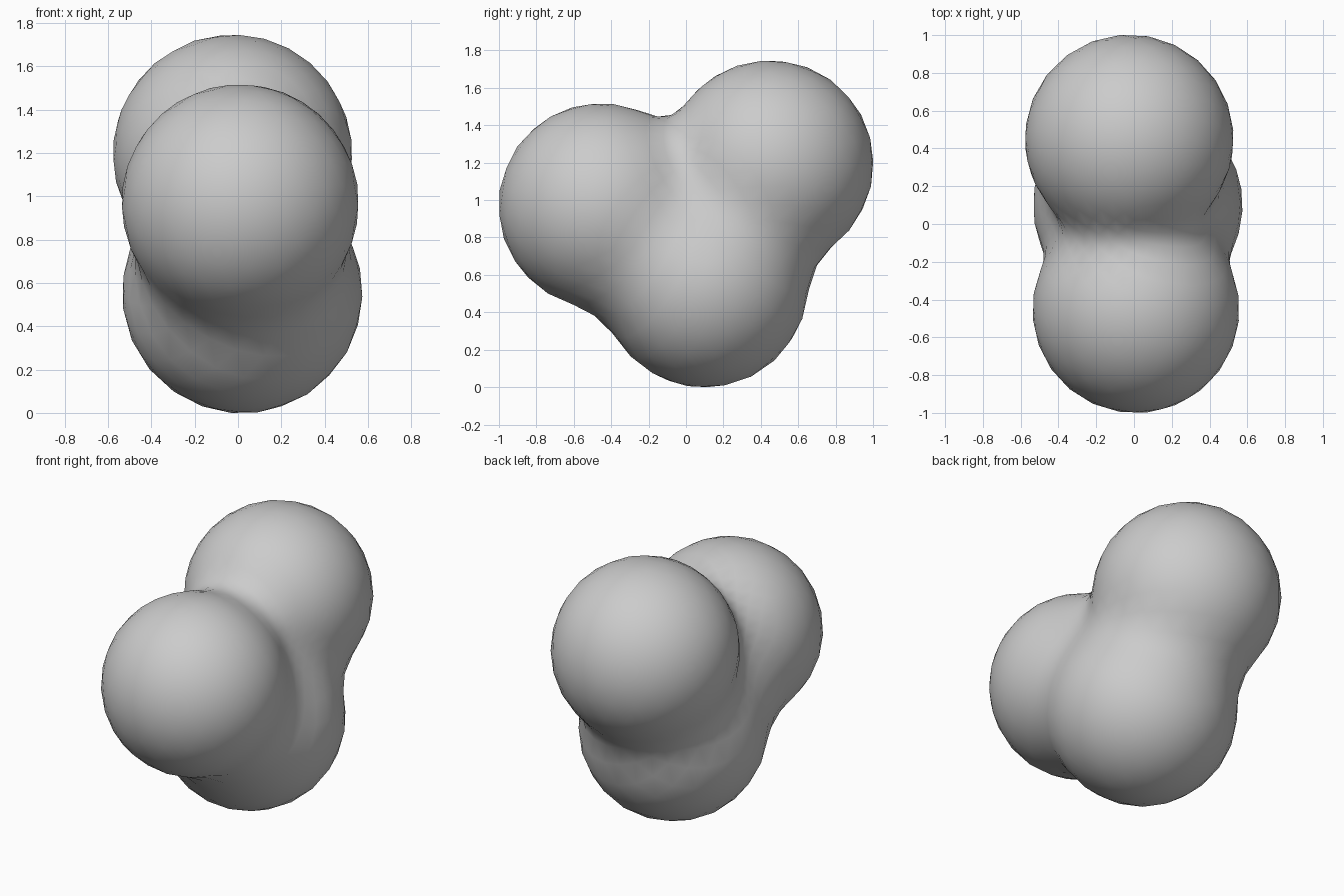
import bpy, bmesh
from mathutils import Vector

if "Cube" in bpy.data.objects:
    bpy.data.objects.remove(bpy.data.objects["Cube"])

# Three lobes: centre and radius
LOBES = [
    (Vector((0.01, -0.455, 0.97)), 0.548),   # front lobe
    (Vector((-0.025, 0.45, 1.195)), 0.553),  # upper back lobe
    (Vector((0.02, 0.10, 0.553)), 0.555),    # bottom lobe
]
CORE = Vector((0.0, 0.0, 1.06))              # point inside all lobes
BLEND = 0.2


def smooth_min(a, b):
    h = max(BLEND - abs(a - b), 0.0) / BLEND
    return min(a, b) - h * h * BLEND / 4


def distance(p):
    d = [(p - c).length - r for c, r in LOBES]
    return smooth_min(smooth_min(d[0], d[1]), d[2])


def to_surface(p):
    ray = (p - CORE).normalized()
    near, far = 0.0, 1.8
    for _ in range(20):
        mid = (near + far) / 2
        if distance(CORE + ray * mid) < 0:
            near = mid
        else:
            far = mid
    return CORE + ray * near


# Wrap a ball around the blended lobes, relaxing the mesh for even faces
bm = bmesh.new()
bmesh.ops.create_icosphere(bm, subdivisions=4, radius=1.0)
for v in bm.verts:
    v.co = to_surface(v.co + CORE)
for _ in range(10):
    bmesh.ops.smooth_vert(bm, verts=bm.verts, factor=0.5,
                          use_axis_x=True, use_axis_y=True, use_axis_z=True)
    for v in bm.verts:
        v.co = to_surface(v.co)

# Rest exactly on the ground
low = min(v.co.z for v in bm.verts)
for v in bm.verts:
    v.co.z -= low
for f in bm.faces:
    f.smooth = True
bmesh.ops.recalc_face_normals(bm, faces=bm.faces)

mesh = bpy.data.meshes.new("three_lobed_blob")
bm.to_mesh(mesh)
bm.free()
blob = bpy.data.objects.new("three_lobed_blob", mesh)
bpy.context.collection.objects.link(blob)
